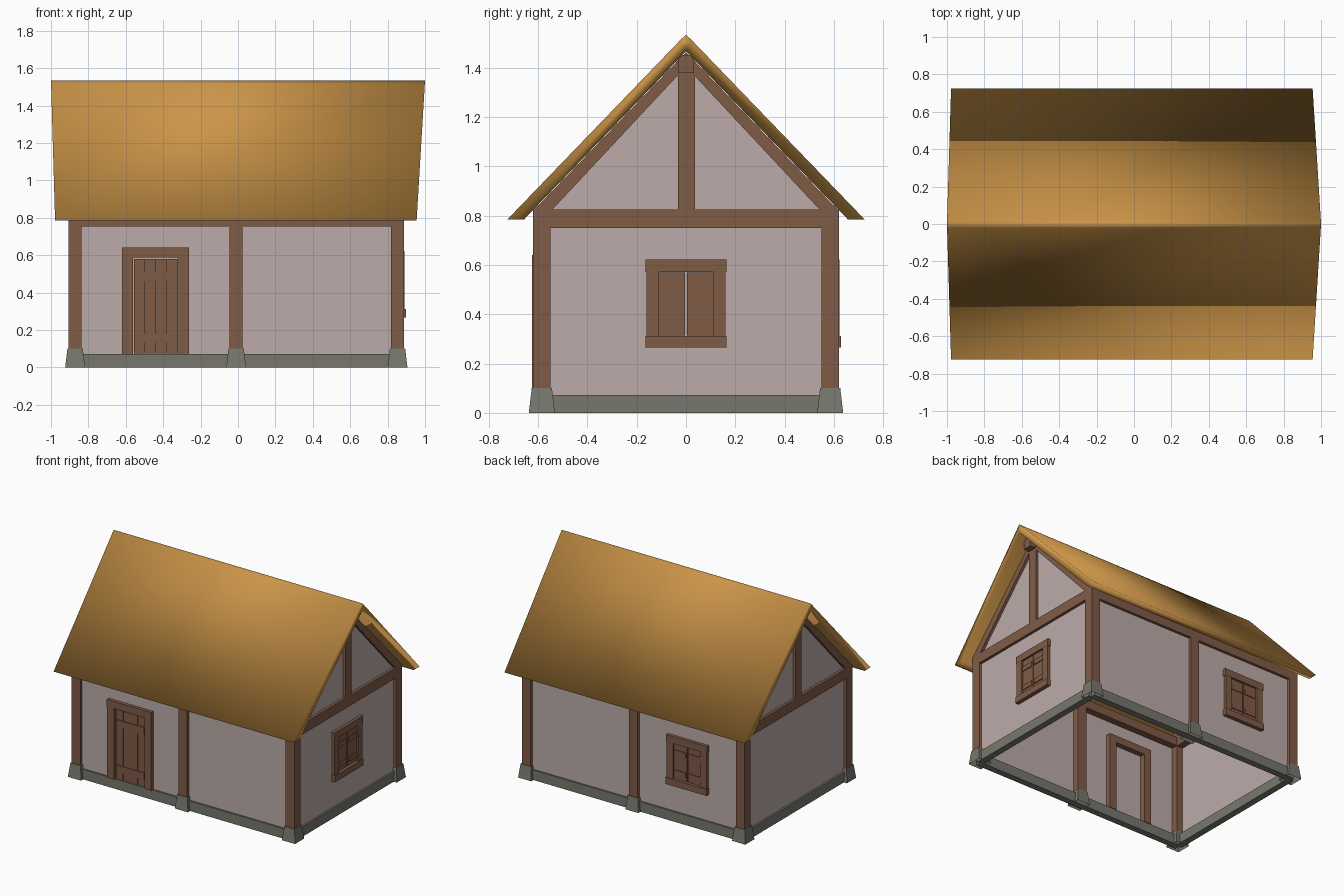
import bpy, bmesh

if "Cube" in bpy.data.objects:
    bpy.data.objects.remove(bpy.data.objects["Cube"])


def material(name, rgb):
    m = bpy.data.materials.new(name)
    m.diffuse_color = (*rgb, 1)
    m.use_nodes = True
    m.node_tree.nodes["Principled BSDF"].inputs["Base Color"].default_value = m.diffuse_color
    return m


WOOD = material("brown wood", (0.215, 0.105, 0.062))
STONE = material("grey stone", (0.185, 0.187, 0.155))
PLASTER = material("pale plaster", (0.50, 0.41, 0.395))
THATCH = material("golden thatch", (0.60, 0.30, 0.065))


def finish(name, bm, mat, smooth=False):
    bmesh.ops.recalc_face_normals(bm, faces=bm.faces)
    me = bpy.data.meshes.new(name)
    for f in bm.faces:
        f.smooth = smooth
    bm.to_mesh(me)
    bm.free()
    me.materials.append(mat)
    ob = bpy.data.objects.new(name, me)
    bpy.context.collection.objects.link(ob)
    return ob


def prism(name, profile, x_range, mat, smooth=False):
    """Extrude a (y, z) profile along x; x_range(z) gives both ends."""
    bm = bmesh.new()
    ends = [[bm.verts.new((x_range(z)[i], y, z)) for y, z in profile] for i in (0, 1)]
    n = len(profile)
    for i in range(n):
        j = (i + 1) % n
        bm.faces.new((ends[0][i], ends[0][j], ends[1][j], ends[1][i]))
    bm.faces.new(ends[0])
    bm.faces.new(ends[1])
    return finish(name, bm, mat, smooth)


def box(name, x, y, z, mat=WOOD):
    return prism(name, [(y[0], z[0]), (y[1], z[0]), (y[1], z[1]), (y[0], z[1])],
                 lambda _: x, mat)


X0, X1, Y = -0.906, 0.888, 0.62      # outer faces of the timber frame
W = 0.07                             # timber width
POST_X = (X0 + W / 2, -0.01, X1 - W / 2)
WX0, WX1, WY = X0 + 0.02, X1 - 0.02, Y - 0.02   # plaster planes

# Plaster walls: four single sheets, the end ones rising into gables
bm = bmesh.new()
loops = []
for x in (WX0, WX1):
    loops.append([bm.verts.new((x, y, z)) for y, z in
                  [(-WY, 0.06), (-WY, 0.83), (0, 1.45), (WY, 0.83), (WY, 0.06)]])
    bm.faces.new(loops[-1])
a, b = loops
bm.faces.new((a[0], b[0], b[1], a[1]))
bm.faces.new((a[3], b[3], b[4], a[4]))
finish("plaster_walls", bm, PLASTER)

# Posts on tapered stone feet, open underneath
for s in (-1, 1):
    for px in POST_X:
        py = s * (Y - W / 2)
        box("post", (px - W / 2, px + W / 2), (py - W / 2, py + W / 2), (0.08, 0.78))
        bm = bmesh.new()
        rings = [[bm.verts.new((px + i * r, py + j * r, z))
                  for i, j in ((-1, -1), (1, -1), (1, 1), (-1, 1))]
                 for r, z in ((0.053, 0), (0.041, 0.1))]
        for i in range(4):
            j = (i + 1) % 4
            bm.faces.new((rings[0][i], rings[0][j], rings[1][j], rings[1][i]))
        bm.faces.new(rings[1])
        finish("stone_foot", bm, STONE)

# Stone sills and top plates along the long walls
for s in (-1, 1):
    ys = sorted((s * 0.565, s * 0.613))
    box("stone_sill", (X0 + 0.03, X1 - 0.03), ys, (0, 0.072), STONE)
    ys = sorted((s * (Y - W), s * Y))
    box("top_plate", (X0, X1), ys, (0.752, 0.815))

# Gable ends: sill, tie beam, king post and rafters
for xo, d in ((X0, 1), (X1, -1)):
    xs = sorted((xo, xo + d * W))
    sx = sorted((xo + d * 0.007, xo + d * 0.055))
    box("stone_sill_end", sx, (-0.58, 0.58), (0, 0.072), STONE)
    box("tie_beam", xs, (-Y, Y), (0.75, 0.825))
    box("king_post", xs, (-0.033, 0.037), (0.82, 1.40))
    for s in (-1, 1):
        prism("rafter", [(s * 0.547, 0.82), (s * 0.62, 0.82), (0, 1.464), (0, 1.405)],
              lambda _: xs, WOOD)
box("ridge_beam", (X0 - 0.045, X1 + 0.045), (-0.033, 0.033), (1.38, 1.45))

# Thatched roof, ends flaring outward towards the ridge
half = [(0.725, 0.785), (0.02, 1.516)]
outer = [(-y, z) for y, z in half] + [(0, 1.534)] + half[::-1]


def roof_ends(z):
    t = (z - 0.785) / 0.749
    return -0.978 - 0.022 * t, 0.955 + 0.045 * t


prism("thatched_roof", outer + [(0.657, 0.785), (0, 1.467), (-0.657, 0.785)],
      roof_ends, THATCH, smooth=True)

# Door with frame, planks and two cross battens
for x in ((-0.62, -0.562), (-0.318, -0.262)):
    box("door_jamb", x, (-0.624, -0.56), (0.07, 0.64))
box("door_lintel", (-0.62, -0.262), (-0.625, -0.56), (0.588, 0.64))
for i in range(4):
    x = -0.555 + i * 0.0595
    box("door_plank", (x, x + 0.057), (-0.612, -0.601), (0.075, 0.58))
for z in (0.13, 0.46):
    box("door_batten", (-0.55, -0.325), (-0.619, -0.611), (z, z + 0.05))


# Shuttered window; place(u, depth) maps wall coordinates to x and y ranges
def window(place):
    def part(name, u, d, z):
        x, y = place(u, d)
        box(name, sorted(x), sorted(y), z)
    for s in (-1, 1):
        part("window_jamb", (s * 0.110, s * 0.160), (-0.03, 0.022), (0.30, 0.622))
        part("shutter", (s * 0.004, s * 0.109), (0.001, 0.010), (0.315, 0.57))
        for z in (0.345, 0.49):
            part("shutter_batten", (s * 0.012, s * 0.104), (0.009, 0.016), (z, z + 0.035))
    part("window_head", (-0.165, 0.165), (-0.03, 0.023), (0.572, 0.623))
    part("window_sill", (-0.165, 0.165), (-0.03, 0.029), (0.266, 0.313))


window(lambda u, d: ([WX1 + v for v in d], list(u)))              # right side
window(lambda u, d: ([-0.44 + v for v in u], [WY + v for v in d]))  # back
